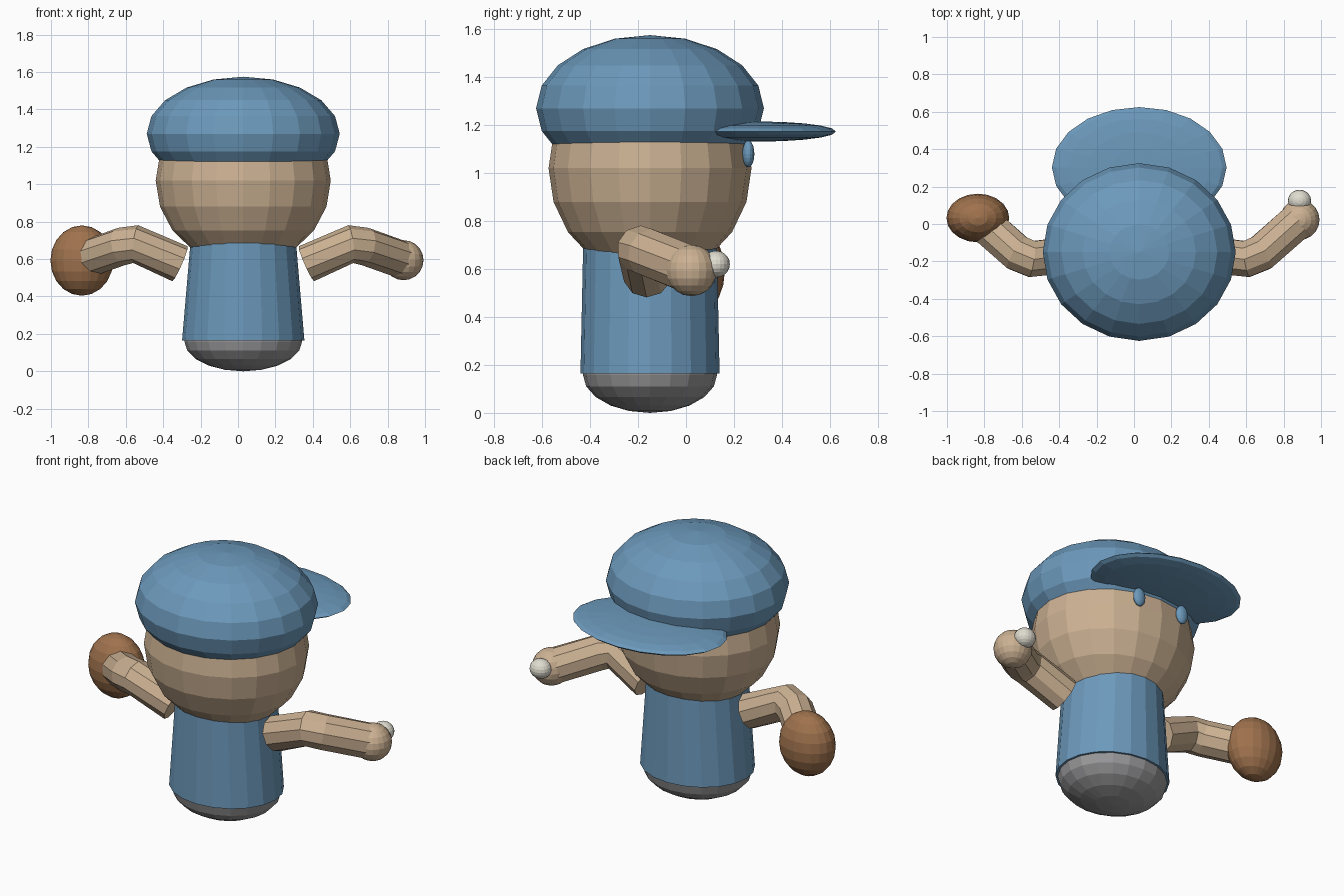
import bpy, bmesh, math
from mathutils import Vector, Matrix

cube = bpy.data.objects.get("Cube")
if cube:
    bpy.data.objects.remove(cube, do_unlink=True)

MID_X, MID_Y = 0.028, -0.15


def material(name, rgb):
    m = bpy.data.materials.new(name)
    m.use_nodes = True
    color = (*rgb, 1)
    m.diffuse_color = color
    bsdf = next(n for n in m.node_tree.nodes if n.type == 'BSDF_PRINCIPLED')
    bsdf.inputs["Base Color"].default_value = color
    bsdf.inputs["Roughness"].default_value = 0.8
    return m


blue = material("cloth blue", (0.15, 0.32, 0.50))
skin = material("skin tan", (0.60, 0.44, 0.29))
brown = material("leather brown", (0.35, 0.17, 0.075))
gray = material("trouser gray", (0.32, 0.32, 0.33))
white = material("ball white", (0.74, 0.72, 0.63))


def finish(bm, name, mat):
    bmesh.ops.recalc_face_normals(bm, faces=bm.faces)
    mesh = bpy.data.meshes.new(name)
    bm.to_mesh(mesh)
    bm.free()
    mesh.materials.append(mat)
    obj = bpy.data.objects.new(name, mesh)
    bpy.context.collection.objects.link(obj)
    return obj


def ellipsoid(name, mat, center, radii, cut_z=None):
    """Faceted ellipsoid, optionally cut flat below cut_z."""
    bm = bmesh.new()
    place = Matrix.Translation(center) @ Matrix.Diagonal((*radii, 1))
    bmesh.ops.create_uvsphere(bm, u_segments=20, v_segments=10, radius=1, matrix=place)
    if cut_z is not None:
        geom = bm.verts[:] + bm.edges[:] + bm.faces[:]
        cut = bmesh.ops.bisect_plane(bm, geom=geom, plane_co=(0, 0, cut_z),
                                     plane_no=(0, 0, -1), clear_outer=True)
        rim = [e for e in cut["geom_cut"] if isinstance(e, bmesh.types.BMEdge)]
        bmesh.ops.edgeloop_fill(bm, edges=rim)
    return finish(bm, name, mat)


def loft(name, mat, rings):
    """Closed skin over a list of vertex rings."""
    bm = bmesh.new()
    loops = [[bm.verts.new(p) for p in ring] for ring in rings]
    n = len(loops[0])
    for a, b in zip(loops, loops[1:]):
        for i in range(n):
            j = (i + 1) % n
            bm.faces.new((a[i], a[j], b[j], b[i]))
    bm.faces.new(loops[0])
    bm.faces.new(loops[-1])
    return finish(bm, name, mat)


def tube(name, mat, path, radius, sides=10):
    """Bent tube with mitred joints along a path."""
    pts = [Vector(p) for p in path]
    rings = []
    for i, p in enumerate(pts):
        into = (p - pts[max(i - 1, 0)]).normalized()
        out = (pts[min(i + 1, len(pts) - 1)] - p).normalized()
        along = (into + out).normalized()
        u = Vector((0, 0, 1)) - along * along.z
        u.normalize()
        v = along.cross(u)
        turn = [2 * math.pi * k / sides for k in range(sides)]
        rings.append([p + (u * math.cos(t) + v * math.sin(t)) * radius for t in turn])
    return loft(name, mat, rings)


# Lower body and shirt
ellipsoid("trousers", gray, (MID_X, MID_Y, 0.16), (0.315, 0.28, 0.16))
shirt_rings = []
for rx, ry, z in [(0.327, 0.29, 0.165), (0.282, 0.279, 0.69)]:
    turn = [2 * math.pi * k / 20 for k in range(20)]
    shirt_rings.append([(MID_X + rx * math.cos(t), MID_Y + ry * math.sin(t), z) for t in turn])
loft("shirt", blue, shirt_rings)

# Head, cap and brim
ellipsoid("head", skin, (MID_X, MID_Y, 1.02), (0.468, 0.423, 0.453))
ellipsoid("cap", blue, (MID_X, MID_Y, 1.27), (0.516, 0.475, 0.305), cut_z=1.115)
ellipsoid("cap_brim", blue, (MID_X, 0.303, 1.173), (0.467, 0.322, 0.042))

# Eyes and arms, mirrored about the body's middle
for side, label in ((1, "left"), (-1, "right")):
    ellipsoid(label + "_eye", blue, (MID_X + side * 0.152, 0.26, 1.08), (0.038, 0.025, 0.056))
    arm = [(0.338, -0.16, 0.575), (0.575, -0.187, 0.68),
           (0.652, -0.155, 0.667), (0.84, 0.01, 0.6)]
    tube(label + "_arm", skin, [(MID_X + side * x, y, z) for x, y, z in arm], 0.102)

# Hand holding a ball, and the glove
ellipsoid("left_hand", skin, (0.885, 0.022, 0.594), (0.107, 0.107, 0.107))
ellipsoid("ball", white, (0.885, 0.125, 0.62), (0.062, 0.058, 0.056))
ellipsoid("right_glove", brown, (-0.835, 0.032, 0.592), (0.168, 0.13, 0.188))
